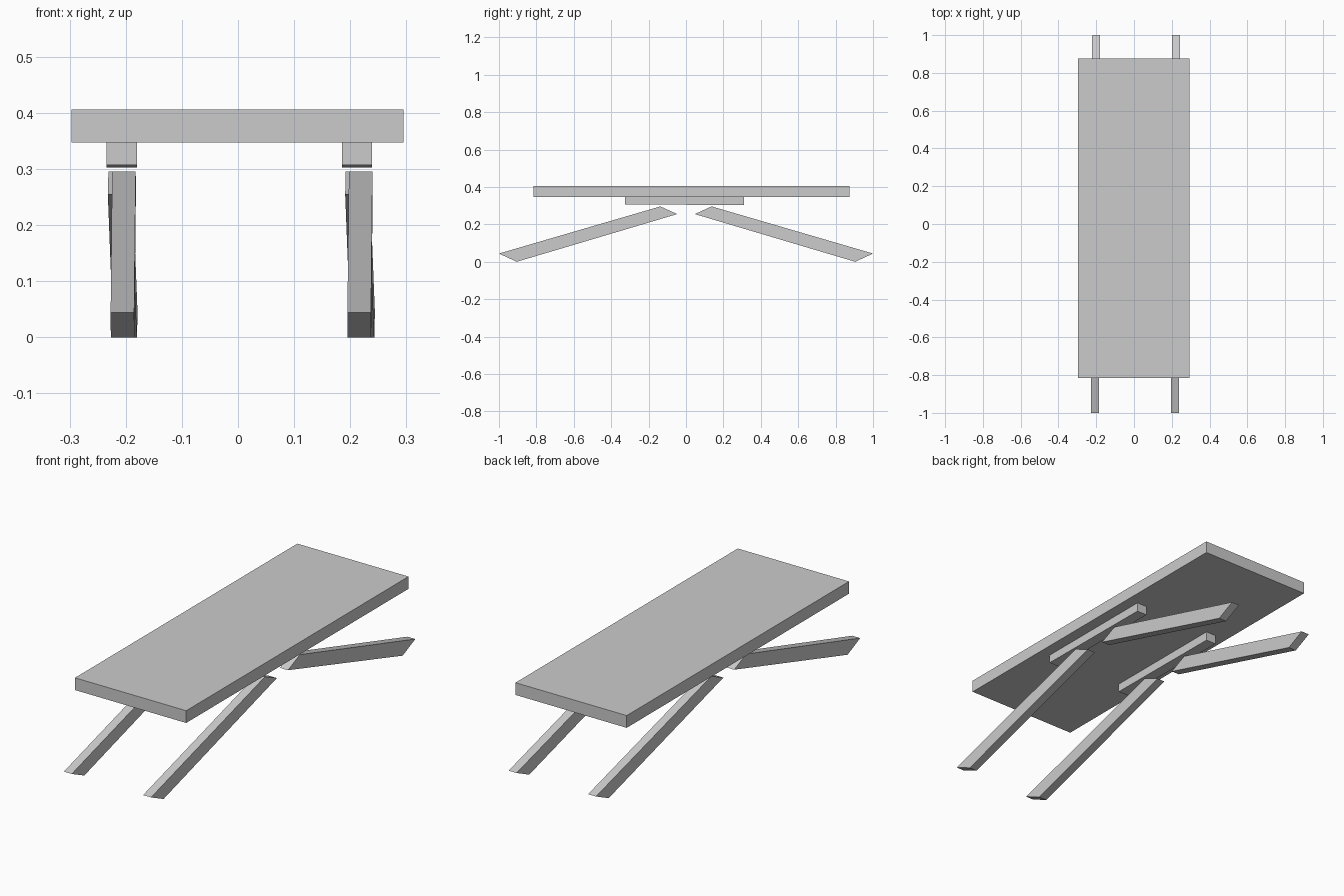
import bpy, bmesh

if "Cube" in bpy.data.objects:
    bpy.data.objects.remove(bpy.data.objects["Cube"])


def prism(name, profile, x_start, x_end, width):
    """Extrude a (y, z) profile across x; its centre drifts from x_start to x_end along y."""
    ys = [p[0] for p in profile]
    lo, hi = min(ys), max(ys)
    bm = bmesh.new()
    sides = []
    for s in (-0.5, 0.5):
        sides.append([bm.verts.new((x_start + (x_end - x_start) * (y - lo) / (hi - lo)
                                    + s * width, y, z)) for y, z in profile])
    a, b = sides
    n = len(profile)
    bm.faces.new(a)
    bm.faces.new(b[::-1])
    for i in range(n):
        j = (i + 1) % n
        bm.faces.new((a[i], b[i], b[j], a[j]))
    bmesh.ops.recalc_face_normals(bm, faces=bm.faces)
    me = bpy.data.meshes.new(name)
    bm.to_mesh(me)
    bm.free()
    ob = bpy.data.objects.new(name, me)
    bpy.context.collection.objects.link(ob)
    return ob


# Table top
prism("table_top", [(-0.815, 0.347), (0.875, 0.347), (0.875, 0.406), (-0.815, 0.406)],
      -0.001, -0.001, 0.592)

# Rails under the top, bottom edge very slightly sloped
rail = [(-0.325, 0.307), (0.31, 0.303), (0.31, 0.347), (-0.325, 0.347)]
for side, x in (("left", -0.207), ("right", 0.212)):
    prism(side + "_rail", rail, x, x, 0.054)

# Splayed legs with angled ends
front = [(-1.0, 0.044), (-0.905, 0.0), (-0.047, 0.255), (-0.137, 0.296)]
back = [(-y, z) for y, z in front]
prism("left_front_leg", front, -0.206, -0.203, 0.042)
prism("right_front_leg", front, 0.216, 0.219, 0.042)
prism("left_back_leg", back, -0.211, -0.200, 0.042)
prism("right_back_leg", back, 0.212, 0.223, 0.042)
